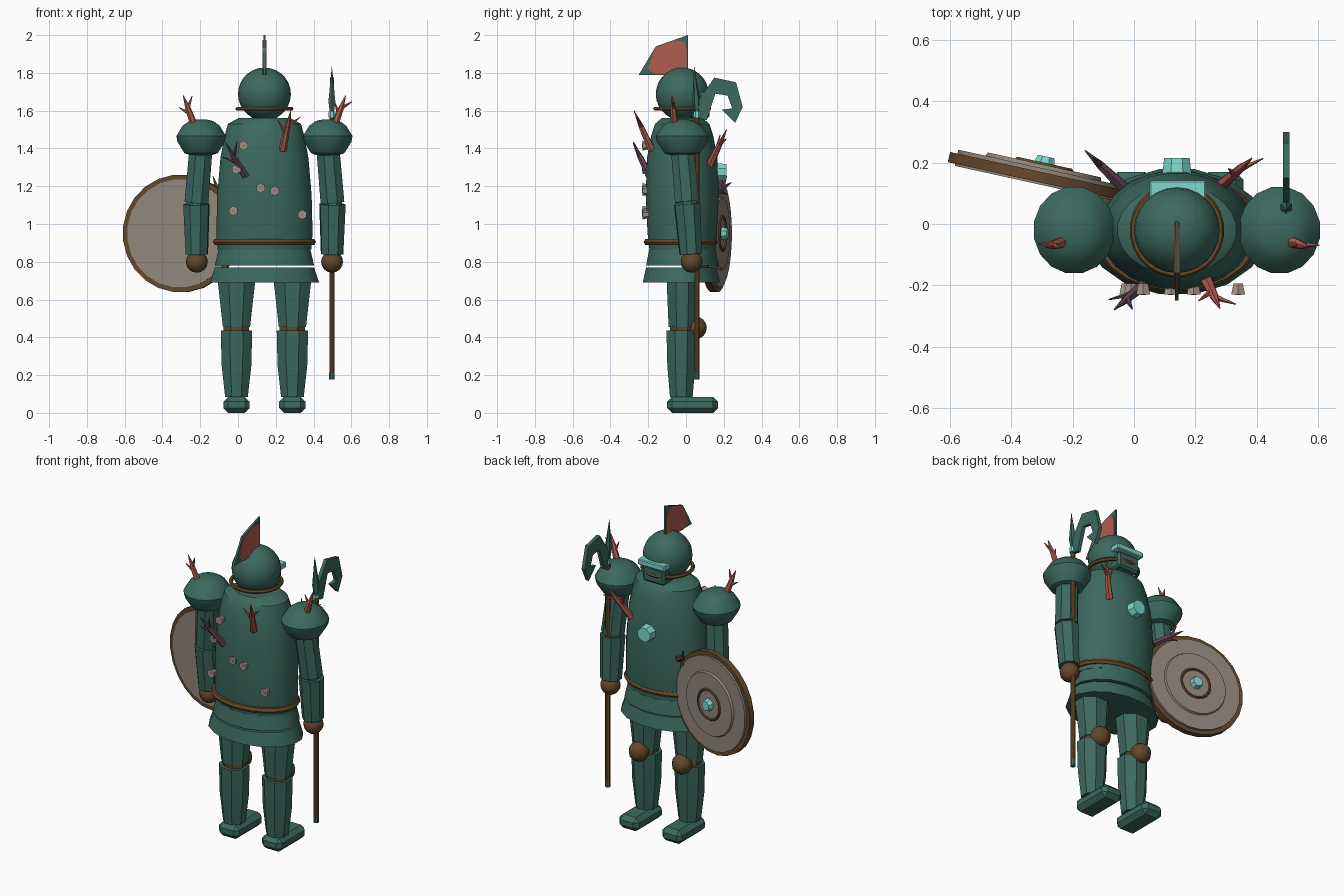
import bpy, bmesh, math
from mathutils import Vector, Matrix

if "Cube" in bpy.data.objects:
    bpy.data.objects.remove(bpy.data.objects["Cube"])

CX, CY = 0.14, -0.02  # body axis


def material(name, rgb):
    m = bpy.data.materials.new(name)
    m.diffuse_color = (*rgb, 1)
    m.use_nodes = True
    m.node_tree.nodes["Principled BSDF"].inputs["Base Color"].default_value = m.diffuse_color
    return m


GREEN = material("sea green steel", (0.045, 0.142, 0.112))
RED = material("coral red", (0.43, 0.107, 0.076))
BROWN = material("leather brown", (0.127, 0.063, 0.025))
GREY = material("shell grey", (0.29, 0.24, 0.195))
PINK = material("barnacle grey", (0.36, 0.28, 0.25))
CYAN = material("pale cyan", (0.21, 0.68, 0.62))
PURPLE = material("dull purple", (0.12, 0.055, 0.085))


def finish(name, bm, mat, angle=32):
    bmesh.ops.recalc_face_normals(bm, faces=bm.faces)
    me = bpy.data.meshes.new(name)
    bm.to_mesh(me)
    bm.free()
    me.materials.append(mat)
    ob = bpy.data.objects.new(name, me)
    bpy.context.collection.objects.link(ob)
    bpy.ops.object.select_all(action='DESELECT')
    ob.select_set(True)
    bpy.context.view_layer.objects.active = ob
    bpy.ops.object.shade_smooth_by_angle(angle=math.radians(angle))
    return ob


def loft(name, rings, sides, mat, angle=32, matrix=None, closed=False):
    """rings: (x, y, z, rx, ry) ellipses joined bottom to top."""
    bm = bmesh.new()
    loops = []
    for x, y, z, rx, ry in rings:
        loops.append([bm.verts.new((x + rx * math.cos(t), y + ry * math.sin(t), z))
                      for t in ((i + 0.5) * math.tau / sides for i in range(sides))])
    pairs = list(zip(loops, loops[1:])) + ([(loops[-1], loops[0])] if closed else [])
    for a, b in pairs:
        for i in range(sides):
            j = (i + 1) % sides
            bm.faces.new((a[i], a[j], b[j], b[i]))
    if not closed:
        bm.faces.new(loops[0])
        bm.faces.new(loops[-1])
    if matrix:
        bm.transform(matrix)
    return finish(name, bm, mat, angle)


def along(a, b):
    """Matrix placing local z on the line from a to b."""
    d = Vector(b) - Vector(a)
    return Matrix.Translation(a) @ d.to_track_quat('Z', 'Y').to_matrix().to_4x4()


def rod(name, a, b, r1, r2, sides, mat, angle=32):
    n = (Vector(b) - Vector(a)).length
    return loft(name, [(0, 0, 0, r1, r1), (0, 0, n, r2, r2)], sides, mat, angle, along(a, b))


def ball(name, c, r, mat, u=20, v=12, angle=32):
    bm = bmesh.new()
    bmesh.ops.create_uvsphere(bm, u_segments=u, v_segments=v, radius=r,
                              matrix=Matrix.Translation(c))
    return finish(name, bm, mat, angle)


def band(name, c, rx, ry, t, mat, sides=24, matrix=None):
    x, y, z = c
    ring = [(x, y, z + t * math.sin(k * math.tau / 6),
             rx + t * math.cos(k * math.tau / 6), ry + t * math.cos(k * math.tau / 6))
            for k in range(6)]
    return loft(name, ring, sides, mat, 32, matrix, closed=True)


def box(name, lo, hi, mat, bevel=0):
    bm = bmesh.new()
    bmesh.ops.create_cube(bm, size=1)
    size = Vector(hi) - Vector(lo)
    bm.transform(Matrix.Translation((Vector(hi) + Vector(lo)) / 2) @ Matrix.Diagonal((*size, 1)))
    if bevel:
        bmesh.ops.bevel(bm, geom=bm.edges[:], offset=bevel, segments=1, affect='EDGES')
    return finish(name, bm, mat, 20)


def plate(name, x, thick, outline, mat):
    """Flat plate in the yz plane."""
    bm = bmesh.new()
    f = bm.faces.new([bm.verts.new((x - thick / 2, y, z)) for y, z in outline])
    out = bmesh.ops.extrude_face_region(bm, geom=[f])
    bmesh.ops.translate(bm, vec=(thick, 0, 0),
                        verts=[v for v in out["geom"] if isinstance(v, bmesh.types.BMVert)])
    return finish(name, bm, mat, 20)


# Torso, belt and layered skirt
loft("torso", [(CX, CY, z, rx, ry) for z, rx, ry in (
    (0.865, 0.25, 0.175), (0.95, 0.257, 0.185), (1.15, 0.252, 0.195), (1.35, 0.235, 0.188),
    (1.47, 0.212, 0.165), (1.53, 0.195, 0.145), (1.56, 0.14, 0.11))], 24, GREEN)
band("belt", (CX, -0.028, 0.905), 0.257, 0.18, 0.018, BROWN)
loft("upper_skirt", [(CX, CY, 0.78, 0.268, 0.195), (CX, CY, 0.865, 0.248, 0.178)], 16, GREEN)
loft("lower_skirt", [(CX, -0.025, 0.69, 0.295, 0.208), (CX, -0.025, 0.77, 0.268, 0.19)], 16, GREEN)

# Helmet, collar ring, visor and crest
ball("helmet", (CX, CY, 1.688), 0.14, GREEN, 24, 14)
band("helmet_ring", (CX, CY, 1.61), 0.143, 0.143, 0.012, BROWN)
box("face_guard", (0.065, 0.02, 1.56), (0.215, 0.125, 1.66), GREEN, 0.012)
box("visor", (0.05, 0.07, 1.66), (0.235, 0.142, 1.695), CYAN, 0.005)
plate("crest", CX, 0.012, [(-0.25, 1.79), (-0.16, 1.94), (0.01, 2.0), (0.01, 1.79)], GREEN)
plate("crest_panel", CX, 0.02, [(-0.205, 1.82), (-0.16, 1.935), (-0.06, 1.973), (-0.01, 1.965),
                                (0.004, 1.92), (0.004, 1.80), (-0.16, 1.79)], RED)

# Limbs, mirrored about the body axis
for side, s in (("left", -1), ("right", 1)):
    lx = CX + s * 0.148
    loft(side + "_thigh", [(lx, CY, 0.455, 0.078, 0.078), (lx, CY, 0.72, 0.11, 0.09)], 8, GREEN)
    loft(side + "_knee_strap", [(lx, CY, 0.43, 0.073, 0.07), (lx, CY, 0.46, 0.073, 0.07)], 8, BROWN)
    loft(side + "_shin", [(lx, CY - 0.005, 0.085, 0.065, 0.065), (lx, CY - 0.005, 0.25, 0.085, 0.08),
                          (lx, CY - 0.005, 0.435, 0.09, 0.085)], 8, GREEN, 20)
    ball(side + "_knee_cap", (lx, 0.05, 0.45), 0.06, BROWN, 10, 8)
    box(side + "_foot", (lx - 0.07, -0.10, 0), (lx + 0.07, 0.17, 0.085), GREEN, 0.026)
    sx, ex, hx = CX + s * 0.335, CX + s * 0.36, CX + s * 0.358
    loft(side + "_pauldron", [(sx + s * 0.0, CY, z, r, r * 1.07) for z, r in (
        (1.36, 0.045), (1.375, 0.09), (1.435, 0.128), (1.465, 0.134), (1.52, 0.1),
        (1.545, 0.065), (1.553, 0.03))], 16, GREEN)
    rod(side + "_upper_arm", (ex, 0.005, 1.115), (sx, CY, 1.41), 0.068, 0.066, 8, GREEN)
    rod(side + "_elbow", (ex, 0.008, 1.08), (ex, 0.005, 1.14), 0.056, 0.056, 8, GREEN)
    rod(side + "_forearm", (hx, 0.025, 0.84), (ex, 0.006, 1.105), 0.062, 0.073, 8, GREEN)
    ball(side + "_hand", (hx, 0.03, 0.80), 0.058, BROWN, 12, 8)

# Round shield, facing forward and turned slightly outward
SH = along((-0.302, 0.152, 0.95), (-0.302 + 0.215, 0.152 + 0.977, 0.95))


def disc(name, lo, hi, r, sides, mat, top=1.0):
    loft(name, [(0, 0, lo, r, r), (0, 0, hi, r * top, r * top)], sides, mat, 25, SH)


disc("shield_rim", -0.017, 0.017, 0.312, 24, BROWN)
disc("shield_disc", -0.024, 0.03, 0.287, 24, GREY)
disc("shield_raised_disc", 0.02, 0.042, 0.2, 24, GREY, 0.95)
band("shield_inner_ring", (0, 0, 0.042), 0.09, 0.09, 0.008, BROWN, 20, SH)
disc("shield_boss", 0.03, 0.07, 0.042, 8, CYAN, 0.7)

# Hooked polearm in the right hand
PX, PY = 0.497, 0.058
rod("polearm_shaft", (PX, PY, 0.205), (PX, PY, 1.57), 0.015, 0.015, 8, BROWN)
rod("polearm_foot", (PX, PY, 0.178), (PX, PY, 0.215), 0.016, 0.016, 8, GREEN)
rod("polearm_collar", (PX, PY, 1.565), (PX, PY, 1.595), 0.02, 0.02, 8, CYAN)
loft("polearm_spike", [(PX, PY, 1.59, 0.013, 0.013), (PX, PY - 0.003, 1.65, 0.021, 0.021),
                       (PX, PY - 0.015, 1.83, 0.001, 0.001)], 6, GREEN)
plate("hook_blade", PX, 0.022, [
    (0.06, 1.56), (0.07, 1.66), (0.15, 1.775), (0.265, 1.75), (0.30, 1.62), (0.26, 1.535),
    (0.19, 1.605), (0.245, 1.612), (0.22, 1.68), (0.155, 1.69), (0.11, 1.55)], GREEN)


# Branching coral growths
def coral(name, a, b, mat):
    a, b = Vector(a), Vector(b)
    d = b - a
    across = d.cross(Vector((0, 1, 0.3))).normalized() * d.length
    rod(name + "_stem", a - d * 0.1, a + d * 0.55, 0.021, 0.015, 6, mat)
    rod(name + "_tip", a + d * 0.5, b, 0.016, 0.002, 6, mat)
    for k, (t, s) in enumerate(((0.35, 1), (0.55, -1))):
        p = a + d * t
        rod(f"{name}_twig_{k}", p, p + d * 0.33 + across * 0.27 * s, 0.012, 0.002, 5, mat)


coral("left_shoulder_coral", (-0.235, -0.06, 1.53), (-0.29, -0.075, 1.68), RED)
coral("right_shoulder_coral", (0.515, -0.06, 1.53), (0.57, -0.075, 1.68), RED)
coral("upper_back_coral", (0.24, -0.19, 1.41), (0.28, -0.275, 1.60), RED)
coral("side_back_coral", (0.03, -0.2, 1.27), (-0.065, -0.28, 1.43), PURPLE)
coral("chest_coral", (0.295, 0.135, 1.33), (0.385, 0.215, 1.50), RED)
coral("flank_coral", (-0.05, 0.135, 1.15), (-0.16, 0.24, 1.22), PURPLE)

# Barnacles across the back, with small dark mouths
for i, (x, z) in enumerate(((0.03, 1.415), (-0.01, 1.29), (0.12, 1.19), (0.195, 1.175),
                            (-0.025, 1.07), (0.34, 1.05))):
    rod(f"barnacle_{i}", (x, -0.195, z), (x, -0.23, z), 0.018, 0.026, 6, PINK)
    rod(f"barnacle_mouth_{i}", (x, -0.228, z), (x, -0.232, z), 0.01, 0.01, 6, GREY)

# Chest gem
rod("chest_gem", (CX, 0.16, 1.275), (CX, 0.215, 1.275), 0.052, 0.045, 8, CYAN)
